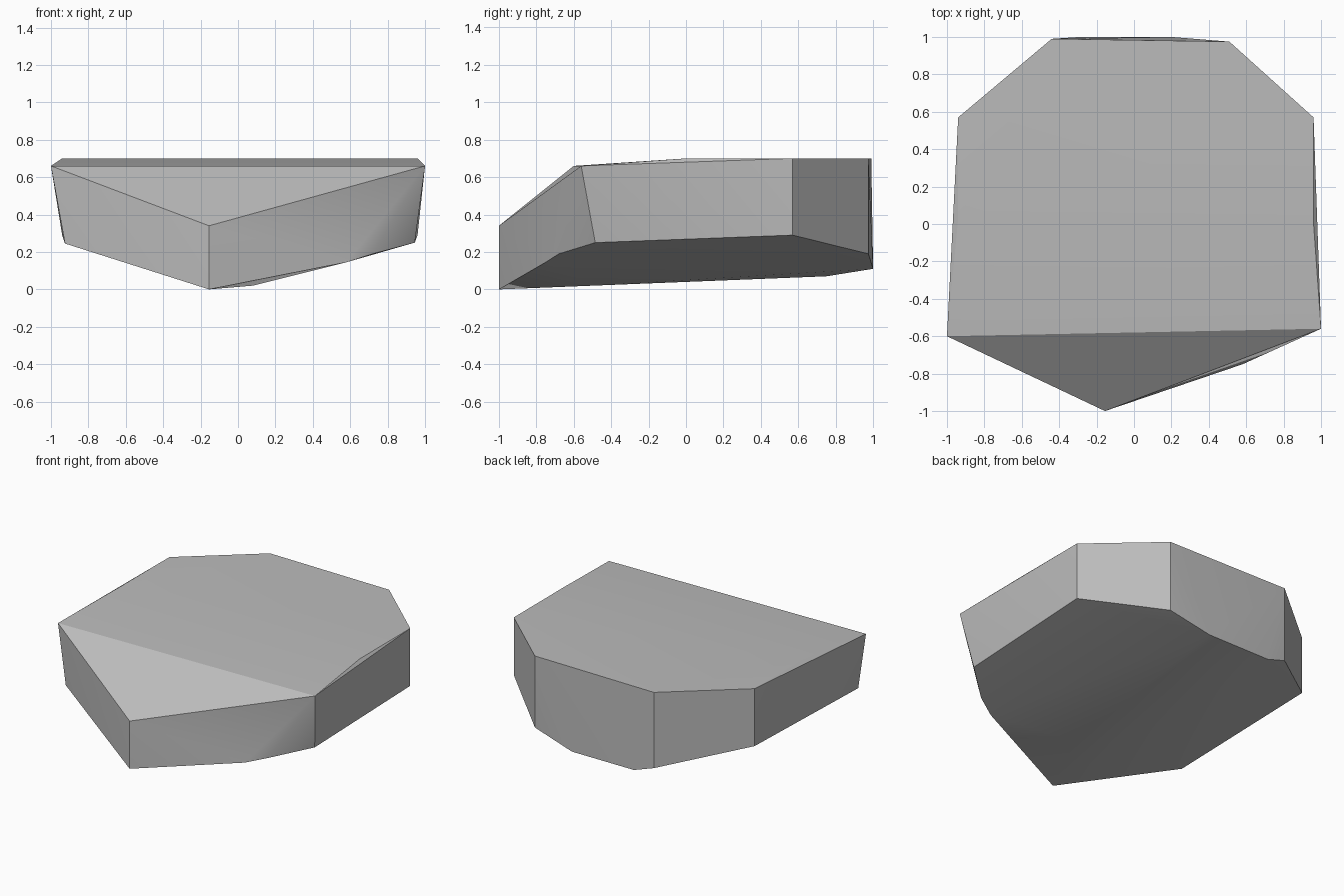
import bpy
import bmesh
import math
from mathutils import Vector


def make_material(name, colour):
    """Create one flat, matte material."""
    material = bpy.data.materials.new(name)
    material.use_nodes = True
    material.diffuse_color = colour
    shader = material.node_tree.nodes.get("Principled BSDF")
    shader.inputs["Base Color"].default_value = colour
    shader.inputs["Roughness"].default_value = 0.9
    return material


def make_stone(name, corners, material):
    """Wrap a set of corner points in a tight faceted skin."""
    mesh = bpy.data.meshes.new(name)
    bm = bmesh.new()
    for corner in corners:
        bm.verts.new(Vector(corner))
    hull = bmesh.ops.convex_hull(bm, input=list(bm.verts))
    unused = {item for item in hull["geom_interior"] + hull["geom_unused"]
              if isinstance(item, bmesh.types.BMVert)}
    bmesh.ops.delete(bm, geom=list(unused), context="VERTS")
    bmesh.ops.dissolve_limit(bm, angle_limit=math.radians(0.5),
                             verts=list(bm.verts), edges=list(bm.edges))
    bmesh.ops.recalc_face_normals(bm, faces=list(bm.faces))
    bm.to_mesh(mesh)
    bm.free()
    mesh.materials.append(material)
    stone = bpy.data.objects.new(name, mesh)
    bpy.context.collection.objects.link(stone)
    return stone


default_cube = bpy.data.objects.get("Cube")
if default_cube:
    bpy.data.objects.remove(default_cube, do_unlink=True)

# Flat top, with the front lip sloping down to a pointed nose
top_height = 0.7
plateau = [(x, y, top_height) for x, y in (
    (0.96, 0), (0.96, 0.57), (0.51, 0.975),
    (-0.44, 0.99), (-0.94, 0.57), (-0.94, 0.03))]
front_lip = [(-1, -0.6, 0.66), (1, -0.56, 0.66), (-0.155, -1, 0.34)]

# Lower edge of the side walls, from the nose round to the far side
lower_rim = [
    (-0.155, -1, 0), (0.58, -0.75, 0.145), (0.72, -0.68, 0.19),
    (0.945, -0.485, 0.25), (0.96, 0.57, 0.29), (0.51, 0.975, 0.19),
    (0.2, 1, 0.11), (-0.29, 1, 0.11), (-0.44, 0.99, 0.16),
    (-0.94, 0.57, 0.29), (-0.925, -0.62, 0.245)]

# Shallow keel under the slab
keel = [(0.08, -0.5, 0.02), (0, 0.75, 0.07)]

stone_grey = make_material("stone grey", (0.5, 0.5, 0.5, 1))
slab = make_stone("rock_slab", plateau + front_lip + lower_rim + keel, stone_grey)

# Soften the gentle bends and keep the broken edges crisp
bpy.ops.object.select_all(action="DESELECT")
slab.select_set(True)
bpy.context.view_layer.objects.active = slab
bpy.ops.object.shade_smooth_by_angle(angle=math.radians(30))
